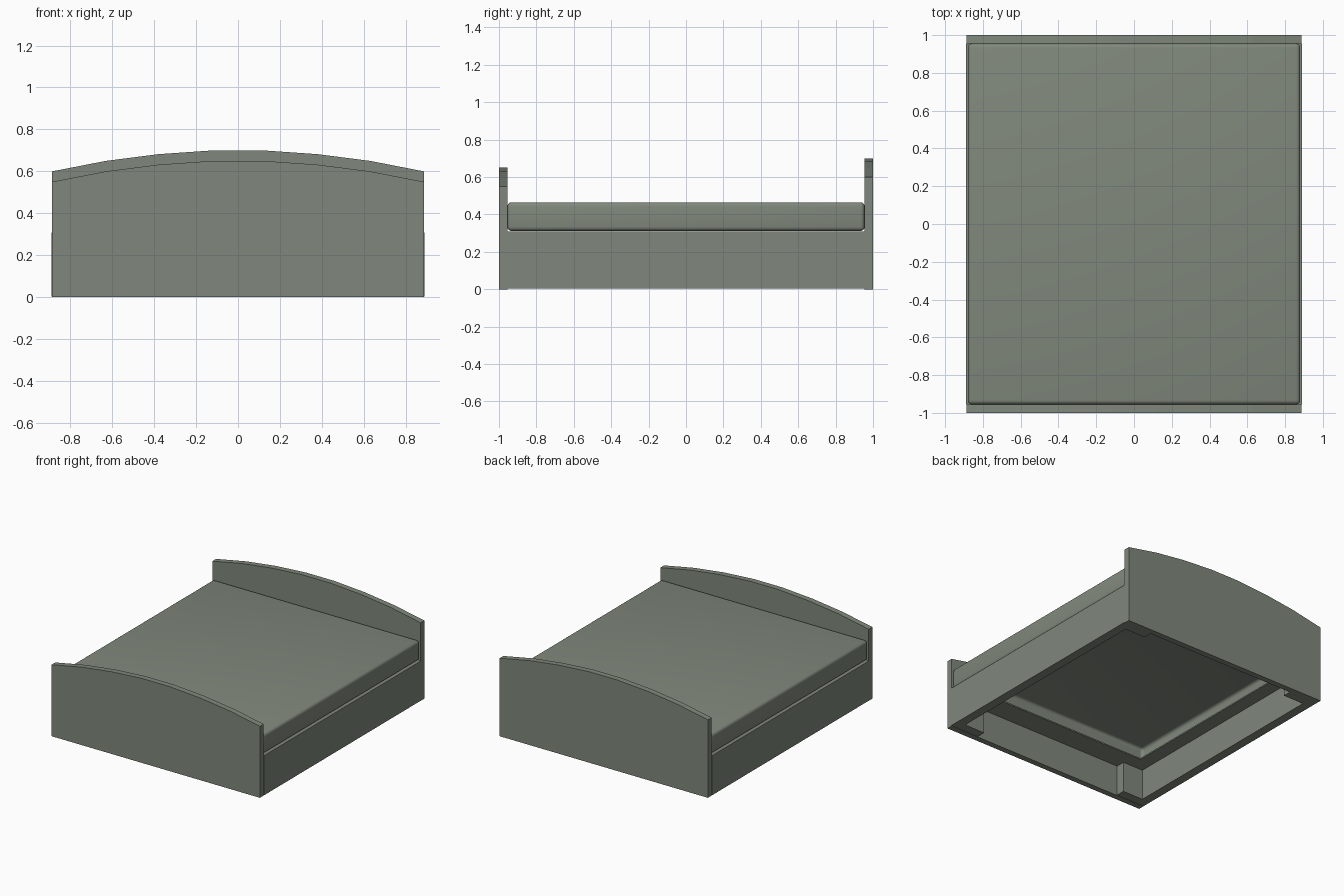
import bpy
import bmesh

if "Cube" in bpy.data.objects:
    bpy.data.objects.remove(bpy.data.objects["Cube"])

paint = bpy.data.materials.new("grey_green")
paint.diffuse_color = (0.215, 0.245, 0.2, 1)
paint.use_nodes = True
paint.node_tree.nodes["Principled BSDF"].inputs["Base Color"].default_value = paint.diffuse_color


def new_object(name, bm):
    bmesh.ops.recalc_face_normals(bm, faces=bm.faces)
    mesh = bpy.data.meshes.new(name)
    bm.to_mesh(mesh)
    bm.free()
    mesh.materials.append(paint)
    obj = bpy.data.objects.new(name, mesh)
    bpy.context.collection.objects.link(obj)
    return obj


def box(name, x0, x1, y0, y1, z0, z1):
    bm = bmesh.new()
    bmesh.ops.create_cube(bm, size=1)
    for v in bm.verts:
        v.co = ((x0 + x1) / 2 + v.co.x * (x1 - x0),
                (y0 + y1) / 2 + v.co.y * (y1 - y0),
                (z0 + z1) / 2 + v.co.z * (z1 - z0))
    return new_object(name, bm)


def arched_board(name, y0, y1, top):
    # Faceted arch over a straight-sided panel
    half = [(0.887, -0.10), (0.63, -0.05), (0.38, -0.018), (0.12, 0.0)]
    arch = half + [(-x, z) for x, z in reversed(half)]
    outline = [(-0.887, 0), (0.887, 0)] + [(x, top + z) for x, z in arch]
    bm = bmesh.new()
    face = bm.faces.new([bm.verts.new((x, y0, z)) for x, z in outline])
    ext = bmesh.ops.extrude_face_region(bm, geom=[face])
    moved = [g for g in ext["geom"] if isinstance(g, bmesh.types.BMVert)]
    bmesh.ops.translate(bm, verts=moved, vec=(0, y1 - y0, 0))
    return new_object(name, bm)


# End boards
arched_board("headboard", 0.955, 1.0, 0.70)
arched_board("footboard", -1.0, -0.955, 0.65)

# Side rails, and the thin ledges inside them
for side, s in (("right", 1), ("left", -1)):
    box(side + "_rail", *sorted((s * 0.82, s * 0.89)), -0.955, 0.955, 0.003, 0.308)
    box(side + "_ledge", *sorted((s * 0.71, s * 0.82)), -0.955, 0.955, 0.24, 0.25)
    # Corner blocks
    for end, e in (("back", 1), ("front", -1)):
        box(f"{end}_{side}_corner_block", *sorted((s * 0.645, s * 0.82)),
            *sorted((e * 0.885, e * 0.955)), 0.003, 0.24)

for end, e in (("back", 1), ("front", -1)):
    box(end + "_ledge", -0.71, 0.71, *sorted((e * 0.775, e * 0.955)), 0.24, 0.25)

# Mattress: hollow shell with rounded edges, open underneath
mattress = box("mattress", -0.88, 0.88, -0.955, 0.955, 0.312, 0.465)
bevel = mattress.modifiers.new("rounded_edges", "BEVEL")
bevel.width = 0.022
bevel.segments = 4
bpy.context.view_layer.objects.active = mattress
mattress.select_set(True)
bpy.ops.object.modifier_apply(modifier=bevel.name)
bm = bmesh.new()
bm.from_mesh(mattress.data)
bottom = [f for f in bm.faces if f.normal.z < -0.99 and f.calc_area() > 1]
bmesh.ops.delete(bm, geom=bottom, context="FACES")
bm.to_mesh(mattress.data)
bm.free()
bpy.ops.object.shade_smooth_by_angle()
